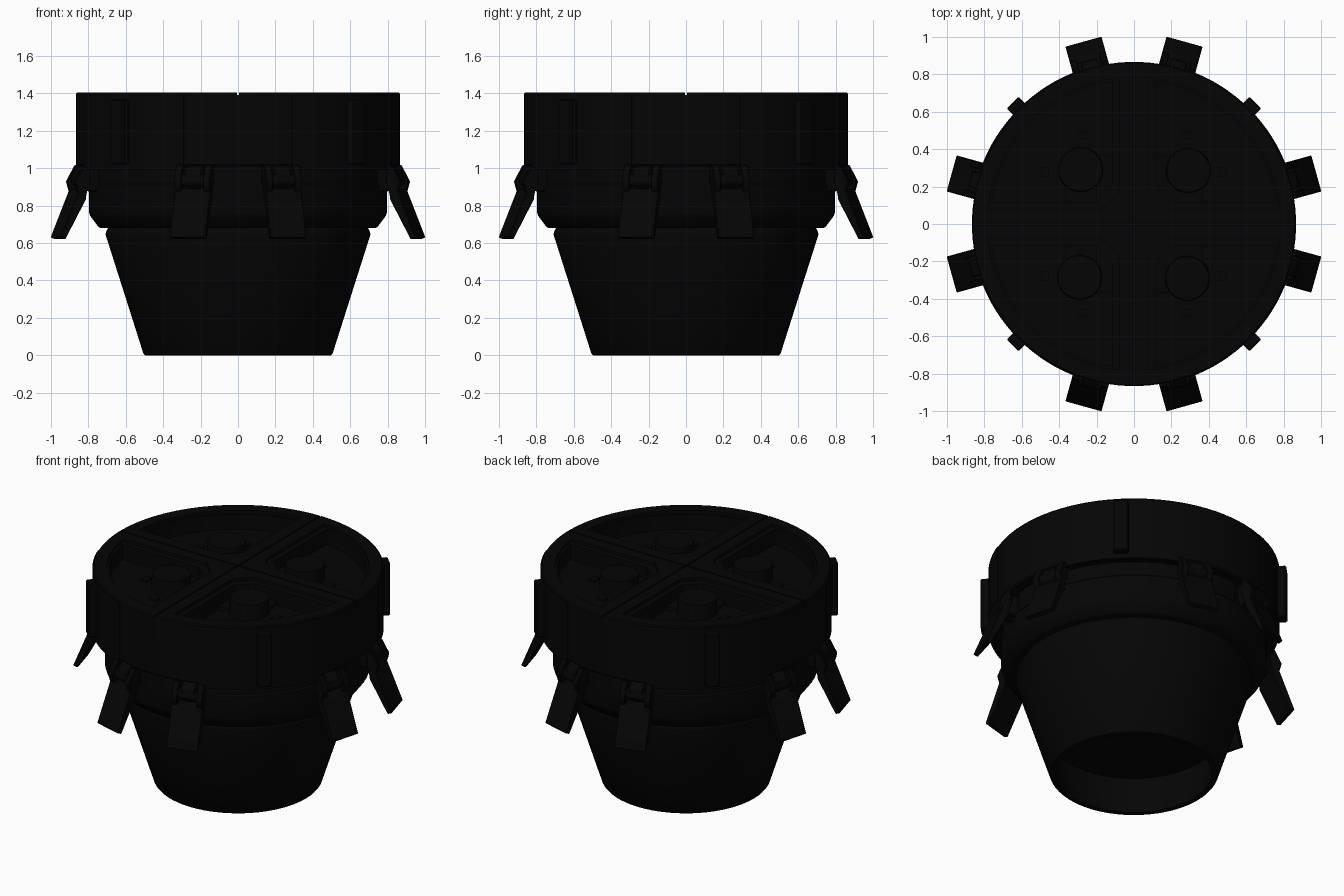
import bpy, bmesh, math
from mathutils import Matrix, Vector

cube = bpy.data.objects.get("Cube")
if cube:
    bpy.data.objects.remove(cube, do_unlink=True)

black = bpy.data.materials.new("matte black plastic")
black.use_nodes = True
black.diffuse_color = (0.0015, 0.0015, 0.0015, 1)
black.node_tree.nodes["Principled BSDF"].inputs["Base Color"].default_value = black.diffuse_color


def finish(name, bm, smooth=True):
    bmesh.ops.recalc_face_normals(bm, faces=bm.faces)
    mesh = bpy.data.meshes.new(name)
    bm.to_mesh(mesh)
    bm.free()
    mesh.materials.append(black)
    ob = bpy.data.objects.new(name, mesh)
    bpy.context.collection.objects.link(ob)
    if smooth:
        bpy.ops.object.select_all(action='DESELECT')
        ob.select_set(True)
        bpy.context.view_layer.objects.active = ob
        bpy.ops.object.shade_smooth_by_angle(angle=math.radians(30))
    return ob


def lathe(name, profile, steps=64):
    """Spin an (r, z) profile that starts and ends on the axis."""
    bm = bmesh.new()
    rings = []
    for r, z in profile:
        if r == 0:
            rings.append([bm.verts.new((0, 0, z))] * steps)
        else:
            rings.append([bm.verts.new((r * math.cos(a), r * math.sin(a), z))
                          for a in (math.tau * i / steps for i in range(steps))])
    for low, high in zip(rings, rings[1:]):
        for i in range(steps):
            j = (i + 1) % steps
            corners = list(dict.fromkeys((low[i], low[j], high[j], high[i])))
            bm.faces.new(corners)
    return finish(name, bm)


def add_prism(bm, points, offset):
    """Extrude a closed loop of 3D points by an offset."""
    base = [bm.verts.new(p) for p in points]
    top = [bm.verts.new(Vector(p) + Vector(offset)) for p in points]
    bm.faces.new(base)
    bm.faces.new(top[::-1])
    for i in range(len(base)):
        j = (i + 1) % len(base)
        bm.faces.new((base[i], base[j], top[j], top[i]))


def box(bm, x, y, z):
    add_prism(bm, [(x[0], y[0], z[0]), (x[1], y[0], z[0]), (x[1], y[1], z[0]), (x[0], y[1], z[0])],
              (0, 0, z[1] - z[0]))


def radial(bm, profile, width, shift=0):
    """Extrude an (r, z) outline sideways."""
    add_prism(bm, [(r, shift - width / 2, z) for r, z in profile], (0, width, 0))


def curved_plate(bm, half_angle, inner, outer, z0, z1, steps=16):
    """Part of a ring centred on +x."""
    arc = [math.radians(half_angle * (2 * i / steps - 1)) for i in range(steps + 1)]
    outline = [(r * math.cos(a), r * math.sin(a), z0)
               for r, angles in ((outer, arc), (inner, arc[::-1])) for a in angles]
    add_prism(bm, outline, (0, 0, z1 - z0))


def placed(name, build, degrees, bevel=0.0):
    """Build a part facing +x and turn it about the z axis."""
    bm = bmesh.new()
    build(bm)
    if bevel:
        bmesh.ops.recalc_face_normals(bm, faces=bm.faces)
        bmesh.ops.bevel(bm, geom=bm.edges[:], offset=bevel, segments=1, affect='EDGES')
    bm.transform(Matrix.Rotation(math.radians(degrees), 4, 'Z'))
    return finish(name, bm)


def sector(edge, chamfer, radius, steps=14):
    """Quarter-circle outline with a clipped inner corner."""
    a0 = math.asin(edge / radius)
    a1 = math.pi / 2 - a0
    arc = [(radius * math.cos(a), radius * math.sin(a))
           for a in (a0 + (a1 - a0) * i / steps for i in range(steps + 1))]
    return [(edge, edge + chamfer), (edge + chamfer, edge)] + arc


# Tapered base with hollow underside
lathe("tapered_base", [(0, 0.26), (0.51, 0.26), (0.465, 0), (0.498, 0), (0.506, 0.01),
                       (0.708, 0.645), (0.706, 0.66), (0.69, 0.69), (0, 0.69)])

# Collar with a chamfered lower edge
lathe("collar", [(0, 0.68), (0.735, 0.68), (0.745, 0.685), (0.79, 0.745), (0.797, 0.765),
                 (0.797, 0.91), (0.787, 0.92), (0.787, 1.02), (0, 1.02)])

# Lid drum, carved into four pockets with seams between
lid = lathe("lid", [(0, 1.01), (0.857, 1.01), (0.867, 1.02), (0.867, 1.397), (0.861, 1.405), (0, 1.405)], 72)
cutters = []
for name, edge, radius, floor in (("ledge_cutter", 0.08, 0.785, 1.385), ("pocket_cutter", 0.115, 0.77, 1.285)):
    bm = bmesh.new()
    for k in range(4):
        turn = Matrix.Rotation(k * math.pi / 2, 4, 'Z')
        add_prism(bm, [turn @ Vector((x, y, floor)) for x, y in sector(edge, 0.09, radius)], (0, 0, 0.3))
    cutters.append(finish(name, bm, False))
for name, x, y in (("seam_cutter_x", 1, 0.006), ("seam_cutter_y", 0.006, 1)):
    bm = bmesh.new()
    box(bm, (-x, x), (-y, y), (1.392, 1.5))
    cutters.append(finish(name, bm, False))
for cutter in cutters:
    cutter.hide_render = True
    cutter.hide_viewport = True
    mod = lid.modifiers.new(cutter.name, 'BOOLEAN')
    mod.operation = 'DIFFERENCE'
    mod.solver = 'EXACT'
    mod.object = cutter


# Pocket fittings: round boss, its webs and small posts
def pocket_fittings(bm):
    bmesh.ops.create_cone(bm, cap_ends=True, segments=32, radius1=0.122, radius2=0.115, depth=0.105,
                          matrix=Matrix.Translation((0.29, 0.285, 1.3325)))
    box(bm, (0.11, 0.25), (0.2, 0.37), (1.28, 1.31))
    box(bm, (0.2, 0.37), (0.11, 0.25), (1.28, 1.31))
    box(bm, (0.25, 0.305), (0.455, 0.495), (1.28, 1.3))
    box(bm, (0.455, 0.495), (0.25, 0.305), (1.28, 1.3))


# Lid grip lug on each diagonal
def lug(bm):
    box(bm, (0.83, 0.918), (-0.045, 0.045), (1.02, 1.37))


# Thin skirt tab under each side of the lid
def skirt_tab(bm):
    curved_plate(bm, 9, 0.77, 0.802, 0.885, 1.015)


# Wide shallow panel around each lug
def side_panel(bm):
    curved_plate(bm, 25.5, 0.845, 0.872, 0.99, 1.395)


for k, side in enumerate(("left", "back", "right", "front")):
    placed(f"pocket_fittings_{side}", pocket_fittings, 90 * k)
    placed(f"grip_lug_{side}", lug, 90 * k + 45, 0.008)
    placed(f"skirt_tab_{side}", skirt_tab, 90 * k)
    placed(f"side_panel_{side}", side_panel, 90 * k + 45)


# Hinged clip: flared lever, hook ears, hinge barrel and mounting block
def lever(bm):
    radial(bm, [(0.87, 0.895), (0.91, 0.885), (1.013, 0.63), (0.985, 0.62), (0.87, 0.835)], 0.2)


def ears(bm):
    for shift in (-0.08, 0.08):
        radial(bm, [(0.85, 1.005), (0.88, 1.018), (0.928, 0.93), (0.91, 0.865), (0.87, 0.85), (0.85, 0.93)],
               0.04, shift)


def hinge(bm):
    bmesh.ops.create_cone(bm, cap_ends=True, segments=16, radius1=0.035, radius2=0.035, depth=0.195,
                          matrix=Matrix.Translation((0.875, 0, 0.935)) @ Matrix.Rotation(math.pi / 2, 4, 'X'))


def mount(bm):
    radial(bm, [(0.78, 1.015), (0.86, 1.015), (0.905, 0.975), (0.905, 0.92), (0.87, 0.885), (0.78, 0.87)], 0.09)


for k in range(4):
    for s in (-1, 1):
        angle = 90 * k + s * 15.5
        tag = 2 * k + (s + 1) // 2 + 1
        placed(f"clip_lever_{tag}", lever, angle, 0.004)
        placed(f"clip_ears_{tag}", ears, angle, 0.004)
        placed(f"clip_hinge_{tag}", hinge, angle)
        placed(f"clip_mount_{tag}", mount, angle, 0.006)
